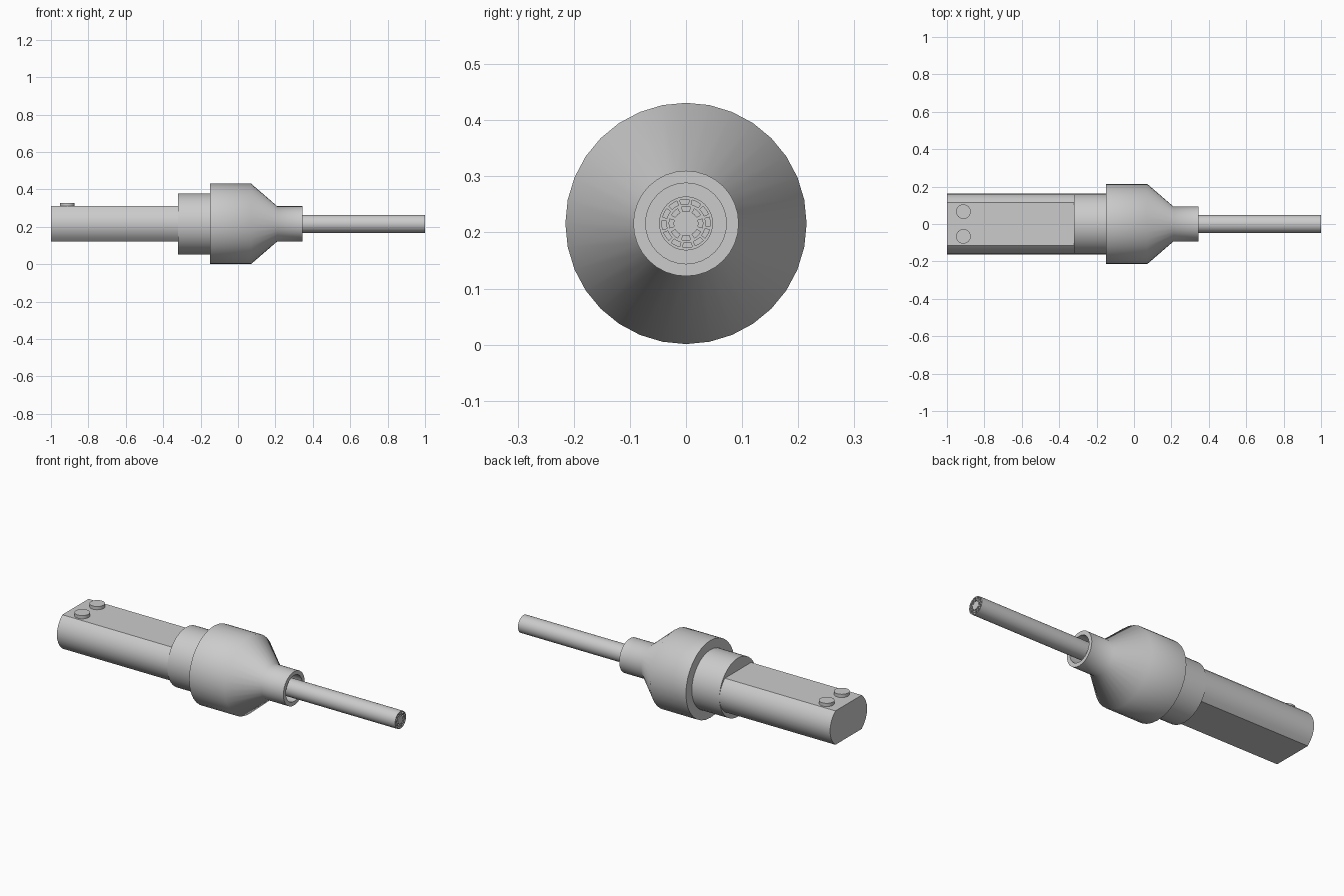
import bpy, bmesh, math

if "Cube" in bpy.data.objects:
    bpy.data.objects.remove(bpy.data.objects["Cube"])

ZC = 0.216  # height of the long axis


def finish(name, bm, angle=50):
    bmesh.ops.recalc_face_normals(bm, faces=bm.faces)
    mesh = bpy.data.meshes.new(name)
    bm.to_mesh(mesh)
    bm.free()
    ob = bpy.data.objects.new(name, mesh)
    bpy.context.collection.objects.link(ob)
    bpy.ops.object.select_all(action='DESELECT')
    ob.select_set(True)
    bpy.context.view_layer.objects.active = ob
    bpy.ops.object.shade_smooth_by_angle(angle=math.radians(angle))
    return ob


def lathe(profile, sides=32, shape=None):
    """Revolve (x, radius) points about the long axis; returns bmesh and face grid."""
    bm = bmesh.new()
    rings = []
    for x, r in profile:
        ring = []
        for i in range(sides):
            a = 2 * math.pi * i / sides
            y, z = r * math.cos(a), r * math.sin(a)
            if shape:
                y, z = shape(y, z)
            ring.append(bm.verts.new((x, y, ZC + z)))
        rings.append(ring)
    grid = [[bm.faces.new((a[i], a[(i + 1) % sides], b[(i + 1) % sides], b[i]))
             for i in range(sides)] for a, b in zip(rings, rings[1:])]
    bm.faces.new(rings[0])
    bm.faces.new(rings[-1])
    return bm, grid


# Main housing: collar, wide barrel, taper and hollow neck
bm, _ = lathe([(-0.32, 0.163), (-0.15, 0.163), (-0.15, 0.215), (0.07, 0.215),
               (0.21, 0.094), (0.345, 0.094), (0.345, 0.072), (0.21, 0.072)])
finish("housing", bm)


# Handle with rounded sides and flattened top and bottom
def flatten(y, z):
    return y, max(-0.094, min(0.094, z * 0.815))


bm = bmesh.new()
half = [(0.163 * math.cos(math.radians(a)), 0.133 * math.sin(math.radians(a)))
        for a in [-45 + 11.25 * i for i in range(9)]]
outline = half + [(-y, -z) for y, z in half]
ends = [[bm.verts.new((x, y, ZC + z)) for y, z in outline] for x in (-1.0, -0.31)]
n = len(outline)
for i in range(n):
    bm.faces.new((ends[0][i], ends[0][(i + 1) % n], ends[1][(i + 1) % n], ends[1][i]))
for end in ends:
    bm.faces.new(end)
finish("handle", bm, 30)

# Cable with recessed slots in its end face
SIDES = 48
radii = [0.048, 0.043, 0.035, 0.030, 0.022, 0.017, 0.013, 0.007]
bm, grid = lathe([(0.20, 0.048)] + [(1.0, r) for r in radii], SIDES)
slots = [f for i, f in enumerate(grid[2]) if i % 4 != 2]
slots += [f for i, f in enumerate(grid[4]) if i % 6 not in (2, 3)]
bm.normal_update()
ext = bmesh.ops.extrude_face_region(bm, geom=slots)
moved = [g for g in ext["geom"] if isinstance(g, bmesh.types.BMVert)]
bmesh.ops.translate(bm, verts=moved, vec=(-0.03, 0, 0))
bmesh.ops.delete(bm, geom=[f for f in slots if f.is_valid], context='FACES_ONLY')
finish("cable", bm, 30)

# Two round buttons on the handle
for side, y in (("left", 0.066), ("right", -0.066)):
    bm = bmesh.new()
    bmesh.ops.create_cone(bm, cap_ends=True, segments=32, radius1=0.039,
                          radius2=0.039, depth=0.03)
    bmesh.ops.translate(bm, verts=bm.verts, vec=(-0.912, y, 0.313))
    finish("button_" + side, bm, 30)
